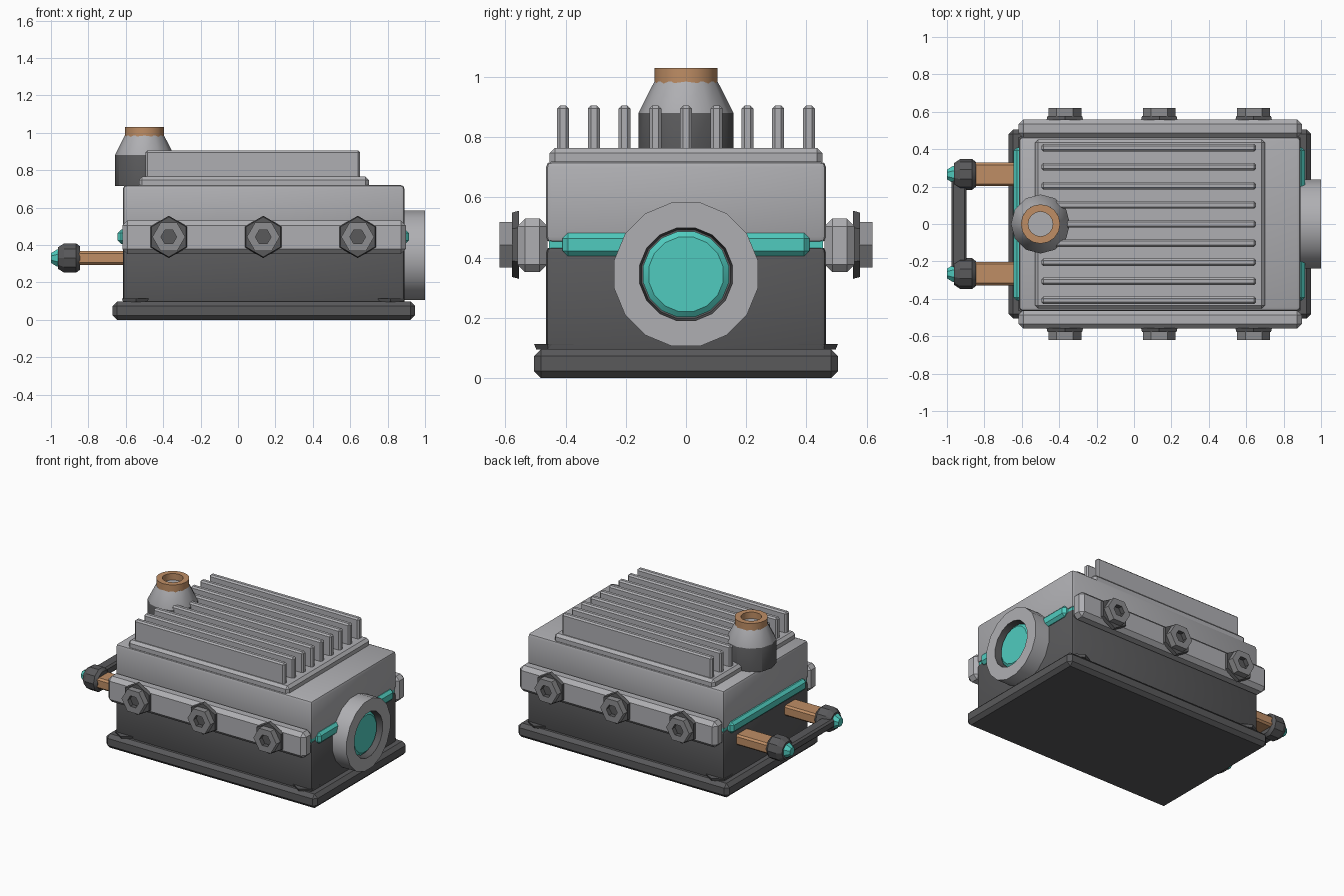
import bpy, bmesh
from math import pi, sin, cos
from mathutils import Matrix, Vector

if "Cube" in bpy.data.objects:
    bpy.data.objects.remove(bpy.data.objects["Cube"])


def material(name, rgb):
    m = bpy.data.materials.new(name)
    m.use_nodes = True
    color = (*rgb, 1)
    m.diffuse_color = color
    m.node_tree.nodes["Principled BSDF"].inputs["Base Color"].default_value = color
    return m


LIGHT = material("light grey metal", (0.43, 0.43, 0.45))
DARK = material("dark grey metal", (0.1, 0.1, 0.104))
STEEL = material("bolt steel", (0.27, 0.27, 0.28))
TEAL = material("teal", (0.08, 0.6, 0.52))
COPPER = material("copper", (0.52, 0.27, 0.13))


def finish(name, bm, mats, smooth=True):
    bmesh.ops.recalc_face_normals(bm, faces=bm.faces)
    mesh = bpy.data.meshes.new(name)
    bm.to_mesh(mesh)
    bm.free()
    for m in mats:
        mesh.materials.append(m)
    ob = bpy.data.objects.new(name, mesh)
    bpy.context.collection.objects.link(ob)
    if smooth:
        bpy.ops.object.select_all(action="DESELECT")
        ob.select_set(True)
        bpy.context.view_layer.objects.active = ob
        bpy.ops.object.shade_smooth_by_angle(angle=pi / 6)
    return ob


def box(name, x, y, z, mat, bevel=0.0, segments=1):
    """Bevelled box from (min, max) ranges."""
    bm = bmesh.new()
    bmesh.ops.create_cube(bm, size=1)
    for v in bm.verts:
        v.co = Vector([(a + b) / 2 + c * (b - a) for (a, b), c in zip((x, y, z), v.co)])
    if bevel:
        bmesh.ops.bevel(bm, geom=list(bm.edges), offset=bevel, segments=segments,
                        profile=0.5, affect="EDGES")
    return finish(name, bm, [mat])


TURN = {"+x": Matrix.Rotation(pi / 2, 4, "Y"), "-x": Matrix.Rotation(-pi / 2, 4, "Y"),
        "+y": Matrix.Rotation(-pi / 2, 4, "X"), "-y": Matrix.Rotation(pi / 2, 4, "X"),
        "+z": Matrix()}


def turned(name, profile, sides, loc, axis, mats, phase=0.0, pick=None):
    """Spin (radius, height) points round an axis; pick gives a material per band."""
    bm = bmesh.new()
    rings = []
    for r, h in profile:
        count = sides if r else 1
        rings.append([bm.verts.new((r * cos(phase + 2 * pi * i / sides),
                                    r * sin(phase + 2 * pi * i / sides), h))
                      for i in range(count)])
    for k, (a, b) in enumerate(zip(rings, rings[1:])):
        for i in range(sides):
            j = (i + 1) % sides
            corners = [a[i % len(a)], a[j % len(a)], b[j % len(b)], b[i % len(b)]]
            face = bm.faces.new(list(dict.fromkeys(corners)))
            face.material_index = pick[k] if pick else 0
    bmesh.ops.transform(bm, matrix=Matrix.Translation(loc) @ TURN[axis], verts=bm.verts)
    return finish(name, bm, mats)


# Housing
LONG = (-0.615, 0.89)
box("base_plate", (-0.67, 0.947), (-0.505, 0.505), (0, 0.097), DARK, 0.024)
box("lower_housing", LONG, (-0.465, 0.465), (0.08, 0.437), DARK, 0.02, 2)
box("upper_housing", LONG, (-0.465, 0.465), (0.45, 0.72), LIGHT, 0.02, 2)
box("gasket", (-0.605, 0.88), (-0.455, 0.455), (0.42, 0.465), TEAL)
for name, x in (("right", (-0.643, -0.58)), ("left", (0.85, 0.913))):
    box(name + "_gasket_strip", x, (-0.41, 0.41), (0.405, 0.482), TEAL, 0.018)

# Cooling fins on the lid
box("lid_plate", (-0.53, 0.7), (-0.453, 0.453), (0.7, 0.765), LIGHT, 0.018)
for i in range(9):
    y = (i - 4) * 0.102
    box(f"cooling_fin_{i + 1}", (-0.495, 0.652), (y - 0.02, y + 0.02),
        (0.75, 0.905), LIGHT, 0.01)

# Side rails with socket bolts
for side, s, axis in (("front", -1, "-y"), ("back", 1, "+y")):
    box(side + "_rail", (-0.618, 0.897), tuple(sorted((s * 0.46, s * 0.56))),
        (0.352, 0.53), LIGHT, 0.026)
    for i in range(3):
        at = (-0.37 + i * 0.505, s * 0.555, 0.443)
        turned(f"{side}_bolt_washer_{i + 1}", [(0, 0), (0.113, 0), (0.107, 0.022), (0, 0.022)],
               6, at, axis, [DARK], pi / 6)
        turned(f"{side}_bolt_head_{i + 1}",
               [(0, 0.01), (0.088, 0.01), (0.088, 0.065), (0.042, 0.065), (0.042, 0.035), (0, 0.035)],
               6, at, axis, [STEEL, DARK], 0, [0, 0, 0, 1, 1])
    # Flat caps on the base corners
    for end, x in (("right", -0.545), ("left", 0.815)):
        turned(f"{side}_{end}_base_cap", [(0, 0), (0.08, 0), (0.087, 0.018), (0, 0.018)],
               6, (x, s * 0.417, 0.095), "+z", [DARK], pi / 6)

# Round port with lens
turned("port_ring", [(0, 0), (0.243, 0), (0.243, 0.12), (0.157, 0.12), (0.15, 0.06), (0, 0.06)],
       16, (0.88, 0, 0.345), "+x", [LIGHT, DARK], pi / 16, [0, 0, 0, 1, 1])
turned("port_lens", [(0, 0), (0.145, 0), (0.145, 0.035), (0.126, 0.05), (0, 0.05)],
       16, (0.925, 0, 0.345), "+x", [TEAL], pi / 16)

# Filler neck
NECK = (-0.5, 0, 0)
turned("filler_neck", [(0, 0.715), (0.158, 0.715), (0.158, 0.88), (0.105, 0.985), (0, 0.985)],
       12, NECK, "+z", [DARK, LIGHT], 0, [0, 0, 1, 1])
turned("filler_collar", [(0.066, 0.97), (0.105, 0.97), (0.105, 1.03), (0.066, 1.03), (0.066, 0.97)],
       16, NECK, "+z", [COPPER])

# Terminals joined by a handle bar
for side, y in (("front", -0.265), ("back", 0.265)):
    box(side + "_terminal_bar", (-0.87, -0.6), (y - 0.063, y + 0.063), (0.293, 0.367), COPPER, 0.012)
    turned(side + "_terminal_cap",
           [(0, 0), (0.066, 0), (0.082, 0.02), (0.082, 0.085), (0.06, 0.118), (0, 0.118)],
           10, (-0.845, y, 0.33), "-x", [DARK], pi / 10)
    turned(side + "_terminal_tip", [(0, 0), (0.048, 0), (0.048, 0.02), (0.028, 0.05), (0, 0.05)],
           8, (-0.95, y, 0.33), "-x", [TEAL], pi / 8)
box("handle_bar", (-0.977, -0.895), (-0.24, 0.24), (0.3, 0.36), DARK, 0.012)
